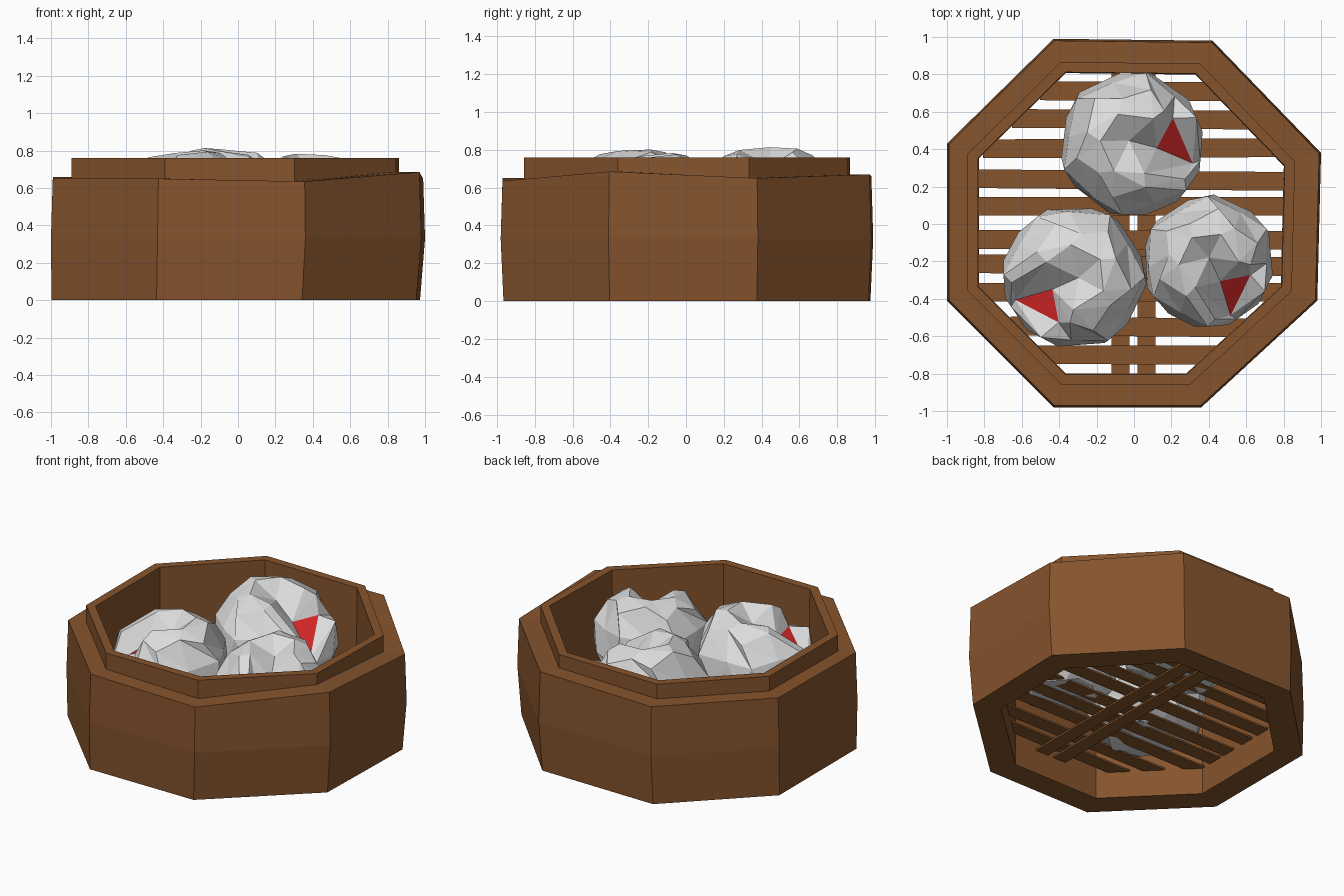
import bpy, bmesh, random
from math import radians, cos, sin
from mathutils import Vector

random.seed(7)
cube = bpy.data.objects.get("Cube")
if cube:
    bpy.data.objects.remove(cube)


def material(name, rgb):
    m = bpy.data.materials.new(name)
    m.use_nodes = True
    color = (*rgb, 1)
    m.diffuse_color = color
    m.node_tree.nodes["Principled BSDF"].inputs["Base Color"].default_value = color
    return m


wood = material("wood brown", (0.24, 0.089, 0.026))
dough = material("dough grey", (0.72, 0.72, 0.72))
filling = material("filling red", (0.70, 0.022, 0.022))


def mesh_from(bm, name, *mats):
    bmesh.ops.recalc_face_normals(bm, faces=bm.faces)
    me = bpy.data.meshes.new(name)
    bm.to_mesh(me)
    bm.free()
    for m in mats:
        me.materials.append(m)
    return me


def add_object(name, me):
    ob = bpy.data.objects.new(name, me)
    bpy.context.scene.collection.objects.link(ob)
    return ob


# Basket wall: uneven octagon (x, y, shoulder height) swept through a stepped section
corners = [(1.0, .38, .65), (.42, .98, .67), (-.43, .99, .66), (-1.0, .43, .66),
           (-1.0, -.41, .65), (-.43, -.98, .65), (.36, -.98, .635), (.98, -.41, .685)]
# (scale, height, follows the shoulder, sideways shift)
section = [(.985, 0, 0, -.012), (1.0, .33, 0, 0), (.99, 0, 1, 0), (.875, 0, 1, -.014),
           (.875, .76, 0, -.014), (.82, .76, 0, -.014), (.815, 0, 0, -.014)]
bm = bmesh.new()
loops = [[bm.verts.new((x * k + dx, y * k, top if shoulder else z)) for x, y, top in corners]
         for k, z, shoulder, dx in section]
for j, low in enumerate(loops):
    high = loops[(j + 1) % len(loops)]
    for i in range(8):
        n = (i + 1) % 8
        bm.faces.new((low[i], low[n], high[n], high[i]))
add_object("basket_wall", mesh_from(bm, "basket_wall", wood))


# Floor of thin slats
def slat(name, center, size, turn=0.0):
    bm = bmesh.new()
    bmesh.ops.create_cube(bm, size=1)
    bmesh.ops.scale(bm, vec=Vector(size), verts=bm.verts)
    ob = add_object(name, mesh_from(bm, name, wood))
    ob.location = center
    ob.rotation_euler.z = turn


for i, y in enumerate((.71, .56, .405, .235, .095, -.085, -.22, -.365, -.55, -.70)):
    half = min(.83, .87 - max(0, abs(y) - .33))
    slat(f"floor_slat_{i + 1}", (-.012, y, .185), (2 * half, .1, .012), random.uniform(-.01, .01))
for side, x in (("left", .067), ("right", -.072)):
    slat(f"cross_slat_{side}", (x, 0, .168), (.095, 1.64, .012))

# Pleated bun: twisted rings, broad folds on top and one sunken pocket
SEGS = 12
rings = [(.22, 0), (.33, .07), (.375, .23), (.36, .41), (.27, .57), (.17, .59)]
pocket = {(3, 0): (.365, 4, .24), (3, 1): (.36, 40, .43), (4, 0): (.33, 0, .27),
          (4, 1): (.25, 50, .44), (5, 0): (.13, 8, .43), (4, 11): (.33, -16, .44)}
bm = bmesh.new()
grid = []
for r, (rad, z) in enumerate(rings):
    row = []
    for s in range(SEGS):
        if r == 5 and s % 2:
            row.append(row[-1])
            continue
        fold = 1 if s % 2 else -1
        a = 360 / SEGS * (s + .35 * (r % 2)) + random.uniform(-5, 5)
        q, h = rad * random.uniform(.97, 1.02), z + random.uniform(-.02, .015)
        if r in (3, 4):
            q *= 1 + .06 * fold * (r - 2)
            h -= .06 if fold > 0 and r == 4 else 0
        if r > 3:
            h -= .025 * cos(radians(a))
        q, a, h = pocket.get((r, s), (q, a, h))
        a = radians(a)
        row.append(bm.verts.new((q * cos(a), q * sin(a), h)))
    grid.append(row)
apex = bm.verts.new((-.02, .01, .52))
base = bm.verts.new((0, 0, 0))


def triangle(*verts):
    if len(set(verts)) == 3:
        return bm.faces.new(verts)


for r in range(len(rings) - 1):
    low, high = grid[r], grid[r + 1]
    for s in range(SEGS):
        n = (s + 1) % SEGS
        face = triangle(low[s], low[n], high[s])
        face.material_index = int((r, s) == (4, 0))
        triangle(low[n], high[n], high[s])
for s in range(SEGS):
    n = (s + 1) % SEGS
    triangle(grid[-1][s], grid[-1][n], apex)
    triangle(grid[0][n], grid[0][s], base)
bun_mesh = mesh_from(bm, "bun", dough, filling)

for name, x, y, turn, size, tall in (("back", -.01, .43, -18, 1.03, 1.01),
                                     ("right", -.32, -.285, 201, 1.02, .99),
                                     ("left", .40, -.20, -68, .94, .96)):
    ob = add_object(f"bun_{name}", bun_mesh)
    ob.location = (x, y, .19)
    ob.rotation_euler.z = radians(turn)
    ob.scale = (size, size, tall)
